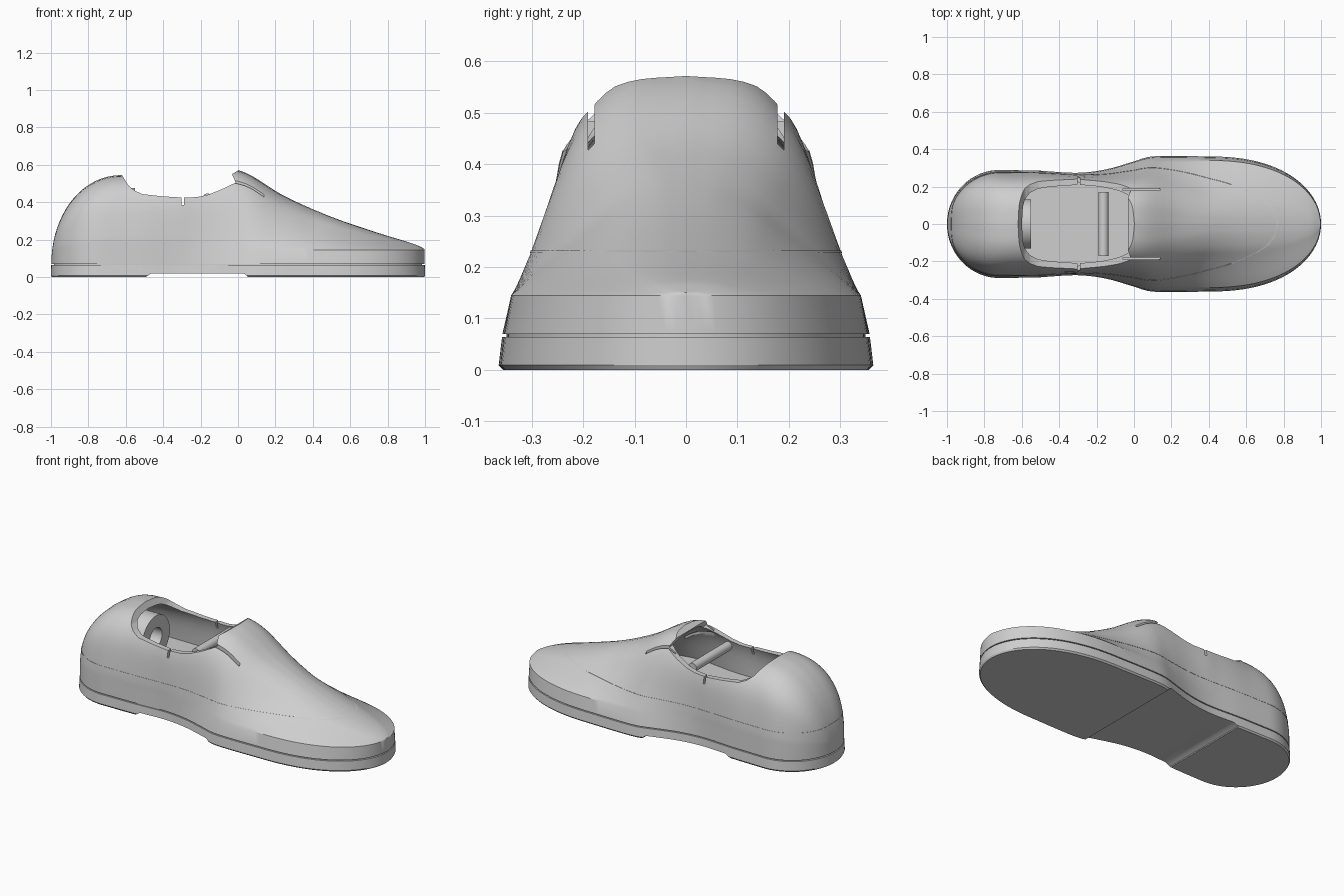
import bpy, bmesh, math
from mathutils import Vector

if "Cube" in bpy.data.objects:
    bpy.data.objects.remove(bpy.data.objects["Cube"])

grey = bpy.data.materials.new("plain_grey")
grey.use_nodes = True
grey.diffuse_color = (0.62, 0.62, 0.62, 1)
for node in grey.node_tree.nodes:
    if node.type == 'BSDF_PRINCIPLED':
        node.inputs["Base Color"].default_value = (0.62, 0.62, 0.62, 1)


def interp(table, x, smooth=True):
    """Read a table of (x, values...) rows as a smooth or straight curve."""
    x = min(max(x, table[0][0]), table[-1][0])
    i = 0
    while i < len(table) - 2 and x > table[i + 1][0]:
        i += 1
    a, b = Vector(table[i]), Vector(table[i + 1])
    t = (x - a[0]) / (b[0] - a[0])
    if not smooth:
        return a.lerp(b, t)[1:]
    p, q = Vector(table[max(i - 1, 0)]), Vector(table[min(i + 2, len(table) - 1)])
    ma = (b - p) * ((b[0] - a[0]) / (b[0] - p[0]))
    mb = (q - a) * ((b[0] - a[0]) / (q[0] - a[0]))
    r = (a * (2*t**3 - 3*t*t + 1) + ma * (t**3 - 2*t*t + t)
         + b * (3*t*t - 2*t**3) + mb * (t**3 - t*t))
    return r[1:]


BASE, SHOULDER = 0.07, 0.145
STATIONS = [-math.cos(math.pi * i / 80) for i in range(81)]
WIDTHS = [(-0.72, 0.288), (-0.5, 0.284), (-0.3, 0.274), (-0.15, 0.292),
          (0, 0.335), (0.08, 0.358), (0.2, 0.363), (0.4, 0.36)]
HEIGHTS = [(-0.62, 0.545), (-0.3, 0.57), (0, 0.572), (0.25, 0.432),
           (0.5, 0.322), (0.75, 0.236), (0.95, 0.174), (1, 0.15)]
# Width fractions from shoulder to crown at heel, waist, instep and toe
RISE = (0, 0.2, 0.6, 0.835, 0.965, 1)
HEEL = (0.99, 0.97, 0.87, 0.69, 0.4, 0)
WAIST = (0.99, 0.98, 0.92, 0.75, 0.45, 0)
INSTEP = (0.94, 0.87, 0.73, 0.57, 0.34, 0)
TOE = (0.96, 0.83, 0.54, 0.36, 0.17, 0)


def half_width(x):
    if x > 0.4:
        return 0.36 * math.sqrt(max(0, 1 - ((x - 0.4) / 0.6) ** 2.3))
    if x < -0.72:
        return 0.288 * math.sqrt(max(0, 1 - ((-0.72 - x) / 0.28) ** 2))
    return interp(WIDTHS, x)[0]


def crown(x):
    if x < -0.62:
        return BASE + 0.475 * math.sqrt(max(0, 1 - ((-0.62 - x) / 0.38) ** 2.1))
    return interp(HEIGHTS, x)[0]


def section(x):
    """Half cross-section of the upper from base to crown."""
    w, h = half_width(x) * 0.983, crown(x)
    zs = min(SHOULDER, BASE + 0.92 * (h - BASE))
    rows = [(-0.6, *HEEL), (-0.3, *WAIST), (0, *INSTEP), (0.4, *TOE)]
    fr = interp(rows, x, False)
    dome = [(k, fr[k], RISE[k]) for k in range(6)]
    pts = [(w, BASE)]
    for k in range(21):
        f, u = interp(dome, k / 4)
        pts.append((w * f, zs + (h - zs) * u))
    return pts


def finish(name, bm):
    bmesh.ops.recalc_face_normals(bm, faces=bm.faces)
    me = bpy.data.meshes.new(name)
    bm.to_mesh(me)
    bm.free()
    me.materials.append(grey)
    ob = bpy.data.objects.new(name, me)
    bpy.context.collection.objects.link(ob)
    return ob


def bridge(bm, a, b):
    for i in range(len(a)):
        j = (i + 1) % len(a)
        bm.faces.new((a[i], a[j], b[j], b[i]))


def upper_loft(place):
    bm = bmesh.new()
    rings = []
    for x in STATIONS:
        half = section(x)
        loop = half + [(-y, z) for y, z in reversed(half[:-1])]
        rings.append([bm.verts.new(place(x, y, z)) for y, z in loop])
    for a, b in zip(rings, rings[1:]):
        bridge(bm, a, b)
    bmesh.ops.remove_doubles(bm, verts=bm.verts, dist=0.0002)
    return bm


def prism(name, profile, y0, y1):
    """Extrude an x-z profile along y."""
    bm = bmesh.new()
    a, b = [[bm.verts.new((x, y, z)) for x, z in profile] for y in (y0, y1)]
    bridge(bm, a, b)
    bm.faces.new(a)
    bm.faces.new(b)
    return finish(name, bm)


def activate(ob):
    bpy.ops.object.select_all(action='DESELECT')
    ob.select_set(True)
    bpy.context.view_layer.objects.active = ob


def cut(ob, cutter):
    cutter.hide_render = True
    mod = ob.modifiers.new("cut", 'BOOLEAN')
    mod.operation, mod.solver, mod.object = 'DIFFERENCE', 'EXACT', cutter
    activate(ob)
    bpy.ops.object.modifier_apply(modifier=mod.name)
    bpy.data.objects.remove(cutter)


def box(name, x0, x1, y0, y1, z0, z1):
    return prism(name, [(x0, z0), (x1, z0), (x1, z1), (x0, z1)], y0, y1)


# Upper: hollow shell, open below, with the foot opening
upper = finish("upper", upper_loft(lambda x, y, z: (x * 0.998, y, z)))
cut(upper, finish("inner_cutter", upper_loft(
    lambda x, y, z: (x * 0.97, y * 0.92, 0.05 + (z - BASE) * 0.97))))
cut(upper, prism("opening_cutter", [
    (-0.62, 0.7), (-0.62, 0.545), (-0.605, 0.52), (-0.585, 0.488), (-0.555, 0.463),
    (-0.51, 0.443), (-0.4, 0.431), (-0.3, 0.425), (-0.22, 0.427), (-0.16, 0.44),
    (-0.09, 0.468), (-0.012, 0.505), (-0.032, 0.55), (0.004, 0.572), (0.004, 0.7)],
    -0.6, 0.6))

# Side notches and instep slits
cut(upper, box("notch_cutter", -0.301, -0.289, -0.6, 0.6, 0.385, 0.5))
for s in (-1, 1):
    cut(upper, box("slit_cutter", -0.06, 0.14, s * 0.184 - 0.006, s * 0.184 + 0.006, 0.38, 0.62))

# Footbed: thin slice fitting the shell
bm = upper_loft(lambda x, y, z: (x * 0.9995, y * 1.005, z))
for z, side in ((0.232, 1), (0.227, -1)):
    bmesh.ops.bisect_plane(bm, geom=bm.verts[:] + bm.edges[:] + bm.faces[:],
                           plane_co=(0, 0, z), plane_no=(0, 0, side), clear_outer=True)
    bmesh.ops.holes_fill(bm, edges=[e for e in bm.edges if e.is_boundary], sides=0)
footbed = finish("footbed", bm)

# Sole: bevelled slab with a recessed neck and an arch cut
bm = bmesh.new()
rings = []
for z, sx, sy in ((0, 0.995, 0.98), (0.009, 1, 1.003), (0.064, 0.999, 0.985),
                  (0.064, 0.985, 0.96), (0.075, 0.985, 0.96)):
    pts = [(x, half_width(x)) for x in STATIONS]
    pts += [(x, -y) for x, y in reversed(pts[1:-1])]
    rings.append([bm.verts.new((x * sx, y * sy, z)) for x, y in pts])
for a, b in zip(rings, rings[1:]):
    bridge(bm, a, b)
bm.faces.new(rings[0])
bm.faces.new(rings[-1])
sole = finish("sole", bm)
cut(sole, prism("arch_cutter", [(-0.5, -0.02), (-0.488, 0.005), (-0.46, 0.02),
                                (0.03, 0.02), (0.05, 0.005), (0.055, -0.02)], -0.6, 0.6))

# Heel ring: thick washer facing the toe
bm = bmesh.new()
loops = []
for x, r in ((-0.66, 0.132), (-0.55, 0.132), (-0.55, 0.058), (-0.66, 0.058)):
    loops.append([bm.verts.new((x, r * math.cos(a), 0.345 + r * math.sin(a)))
                  for a in (math.tau * i / 48 for i in range(48))])
for i in range(4):
    bridge(bm, loops[i], loops[(i + 1) % 4])
heel_ring = finish("heel_ring", bm)

# Cross bar under the instep
bar_profile = [(-0.163 + 0.027 * math.cos(a), 0.42 + 0.027 * math.sin(a))
               for a in (math.tau * i / 24 for i in range(24))]
cross_bar = prism("cross_bar", bar_profile, -0.172, 0.172)

for ob in (upper, footbed, sole, heel_ring, cross_bar):
    activate(ob)
    bpy.ops.object.shade_smooth_by_angle(angle=math.radians(30))
